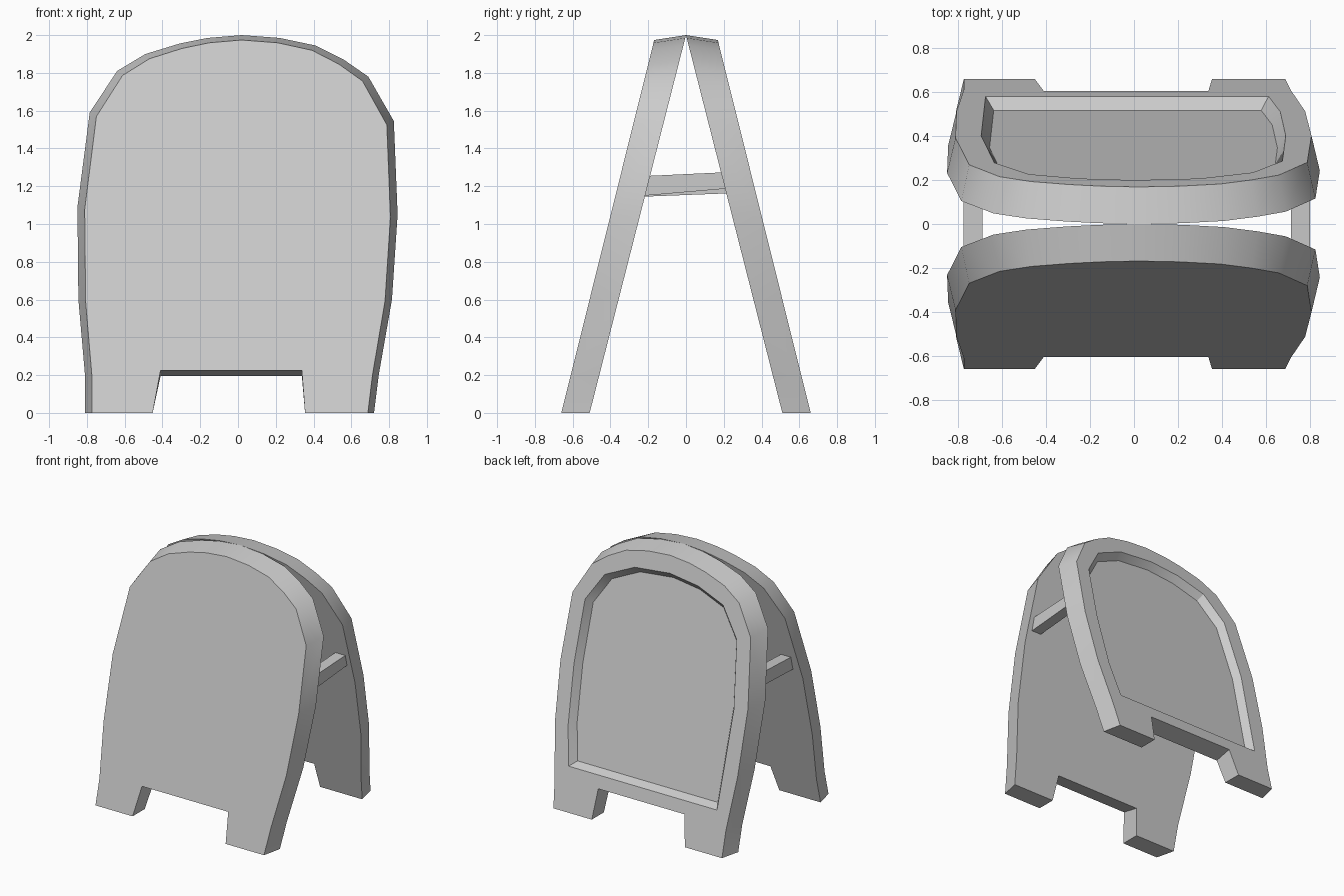
import bpy, bmesh, math

if "Cube" in bpy.data.objects:
    bpy.data.objects.remove(bpy.data.objects["Cube"])

# Arched board outline (x, z) on the inner plane, left foot round to right foot
ARCH = [(-.81, 0), (-.81, .2), (-.845, .6), (-.85, 1.09), (-.785, 1.59), (-.64, 1.81),
        (-.49, 1.9), (-.31, 1.955), (-.16, 1.985), (.02, 2), (.22, 1.985), (.41, 1.945),
        (.56, 1.87), (.69, 1.78), (.825, 1.545), (.845, 1.05), (.815, .6), (.745, .2), (.72, 0)]
# Recess outline on the outer plane
RECESS = [(-.675, .32), (-.695, 1.04), (-.635, 1.53), (-.48, 1.74), (-.25, 1.82), (0, 1.85),
          (.3, 1.82), (.54, 1.71), (.675, 1.5), (.69, 1.04), (.665, .6), (.612, .32)]


def notch(z):
    return [(.355, 0), (.338, z), (-.41, z), (-.452, 0)]


def inner_y(z):
    return .51 - .255 * z


def outer_y(z):
    return .66 - .249 * z


def finish(name, bm):
    bmesh.ops.recalc_face_normals(bm, faces=bm.faces)
    mesh = bpy.data.meshes.new(name)
    bm.to_mesh(mesh)
    bm.free()
    ob = bpy.data.objects.new(name, mesh)
    bpy.context.collection.objects.link(ob)
    bpy.ops.object.select_all(action='DESELECT')
    ob.select_set(True)
    bpy.context.view_layer.objects.active = ob
    bpy.ops.object.shade_smooth_by_angle(angle=math.radians(28))
    return ob


def bridge(bm, a, b):
    n = len(a)
    for i in range(n):
        j = (i + 1) % n
        bm.faces.new((a[i], a[j], b[j], b[i]))


def board(name, side, recessed):
    bm = bmesh.new()

    def loop(points, plane, depth=0):
        return [bm.verts.new((x, side * (plane(z) - depth), z)) for x, z in points]

    inner = loop(ARCH + notch(.195), inner_y)
    outer = loop([(x * .955, z * .987) for x, z in ARCH] + notch(.225), outer_y)
    bm.faces.new(inner)
    bridge(bm, inner, outer)
    if recessed:
        # Sunken display area with sloping walls
        rim = loop(RECESS, outer_y)
        floor = loop([(x * .945, 1.073 + (z - 1.085) * .95) for x, z in RECESS], outer_y, .057)
        bridge(bm, rim, floor)
        bm.faces.new(floor)
        edges = [bm.edges.get((l[i - 1], l[i])) for l in (outer, rim) for i in range(len(l))]
        bmesh.ops.triangle_fill(bm, edges=edges, use_beauty=True, normal=(0, side * .97, .24))
    else:
        bm.faces.new(outer)
    return finish(name, bm)


def brace(name, x0, x1, front_z, back_z):
    bm = bmesh.new()
    rings = []
    for s, (low, high) in ((-1, front_z), (1, back_z)):
        rings.append([bm.verts.new((x, s * (inner_y(z) + .004), z))
                      for x, z in ((x0, low), (x1, low), (x1, high), (x0, high))])
    bridge(bm, *rings)
    for r in rings:
        bm.faces.new(r)
    return finish(name, bm)


# Two leaning boards
board("front_board", -1, False)
board("back_board", 1, True)

# Side braces between the boards
brace("right_brace", .715, .80, (1.15, 1.255), (1.187, 1.273))
brace("left_brace", -.775, -.69, (1.145, 1.25), (1.162, 1.265))
